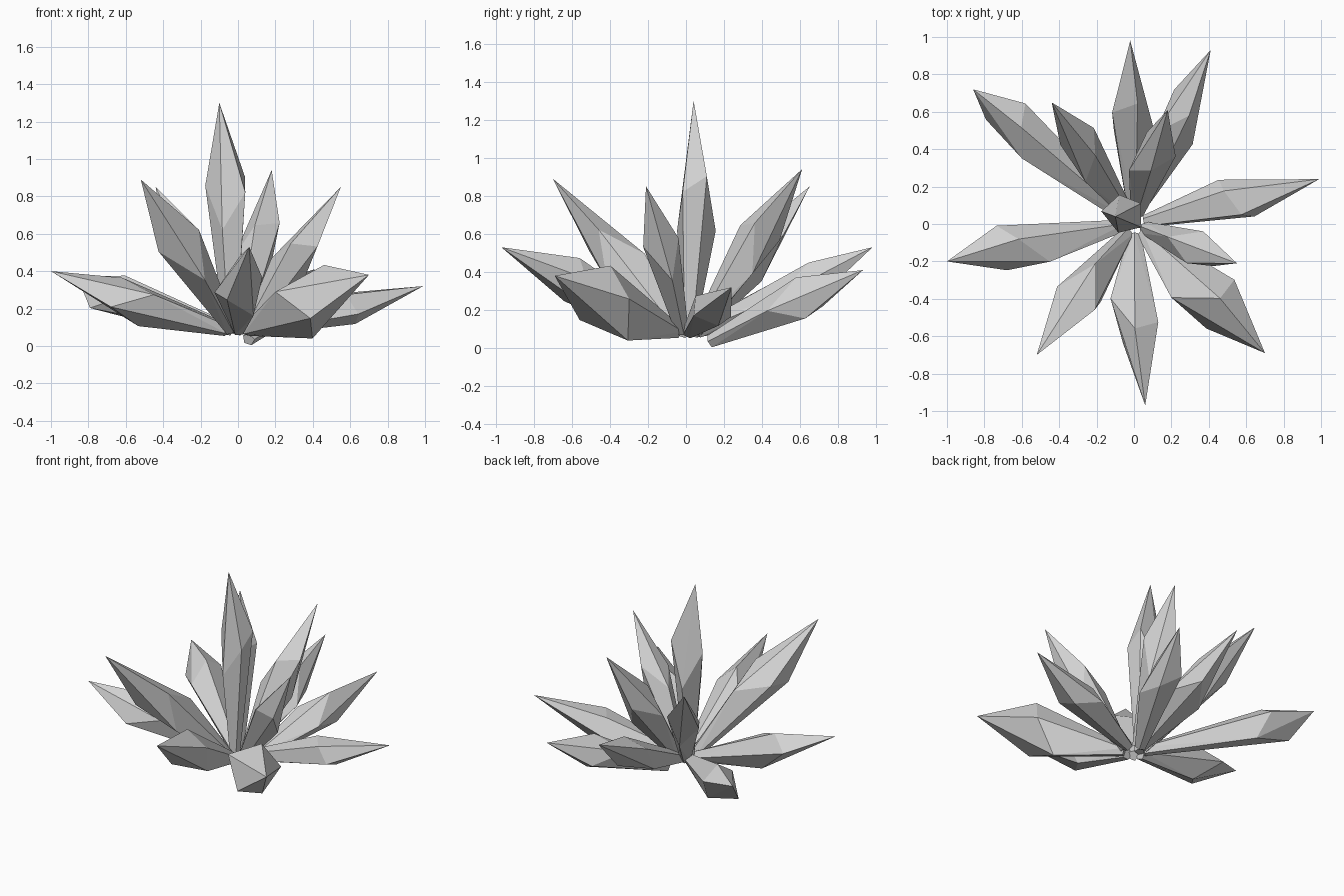
import bpy
import bmesh
from math import cos, sin, radians
from mathutils import Vector

cube = bpy.data.objects.get("Cube")
if cube:
    bpy.data.objects.remove(cube, do_unlink=True)

# single grey material
grey = bpy.data.materials.new("crystal_grey")
grey.use_nodes = True
shade = (0.65, 0.65, 0.65, 1)
grey.diffuse_color = shade
grey.node_tree.nodes["Principled BSDF"].inputs["Base Color"].default_value = shade

UP = Vector((0, 0, 1))
SIDES = 5
# uneven shoulder: how far each corner is shifted along the shard
STAGGER = (0.11, -0.12, 0.08, -0.12, 0.04)


def shard(name, tip, shoulder, width, height, roll, root_distance=0.06,
          root_height=0.085, bend=(0, 0, 0), stagger=STAGGER):
    """Pointed crystal: a small root ring, a wide staggered shoulder ring and a tip."""
    tip = Vector(tip)
    outward = Vector((tip.x, tip.y, 0)).normalized()
    root = outward * root_distance + UP * root_height
    axis = tip - root
    side = UP.cross(outward)
    rise = axis.normalized().cross(side)

    bm = bmesh.new()
    root_ring, shoulder_ring = [], []
    for i, shift in enumerate(stagger):
        angle = radians(roll + i * 360 / SIDES)
        across, along = side * cos(angle), rise * sin(angle)
        root_ring.append(bm.verts.new(root + (across + along) * 0.035))
        centre = root + axis * (shoulder + shift) + Vector(bend)
        shoulder_ring.append(bm.verts.new(centre + across * width + along * height))
    point = bm.verts.new(tip)

    bm.faces.new(root_ring)
    for i in range(SIDES):
        j = (i + 1) % SIDES
        a, b, c, d = root_ring[i], root_ring[j], shoulder_ring[j], shoulder_ring[i]
        # crease each side along the diagonal that ends at the farther corner
        if stagger[i] > stagger[j]:
            bm.faces.new((a, b, c))
            bm.faces.new((a, c, d))
        else:
            bm.faces.new((a, b, d))
            bm.faces.new((b, c, d))
        bm.faces.new((d, c, point))
    bmesh.ops.recalc_face_normals(bm, faces=bm.faces)

    mesh = bpy.data.meshes.new(name)
    bm.to_mesh(mesh)
    bm.free()
    mesh.materials.append(grey)
    obj = bpy.data.objects.new(name, mesh)
    bpy.context.collection.objects.link(obj)
    return obj


# upright middle shard
shard("centre_shard", (-0.1, 0.04, 1.3), 0.56, 0.105, 0.12, 144, 0.04, bend=(0.02, 0.025, 0))

# steep inner shards
shard("inner_front_right_shard", (-0.52, -0.7, 0.89), 0.52, 0.13, 0.13, 252)
shard("inner_left_shard", (0.55, -0.21, 0.85), 0.54, 0.1, 0.11, 234)
shard("inner_back_left_shard", (0.18, 0.61, 0.94), 0.54, 0.115, 0.115, 165)
shard("inner_back_right_shard", (-0.44, 0.65, 0.85), 0.56, 0.11, 0.11, 180)

# low outer shards
shard("outer_front_shard", (0.06, -0.97, 0.53), 0.5, 0.13, 0.13, 92, bend=(-0.025, 0, 0))
shard("outer_front_left_shard", (0.7, -0.69, 0.38), 0.54, 0.165, 0.18, 76, bend=(0, 0, -0.01))
shard("outer_left_shard", (0.99, 0.24, 0.32), 0.51, 0.125, 0.1, 350, bend=(0, 0, -0.01),
      stagger=(-0.06, -0.02, 0.04, 0.08, 0.08))
shard("outer_back_left_shard", (0.41, 0.93, 0.41), 0.55, 0.115, 0.115, 324, 0.14, 0.035)
shard("outer_back_shard", (-0.02, 0.98, 0.53), 0.57, 0.125, 0.1, 105, bend=(0, 0, -0.025))
shard("outer_back_right_shard", (-0.86, 0.72, 0.37), 0.69, 0.125, 0.12, 310, bend=(0, 0, -0.03),
      stagger=(0.14, -0.09, 0.03, 0.07, -0.05))
shard("outer_right_shard", (-1, -0.2, 0.4), 0.58, 0.135, 0.115, 180, bend=(0, 0, -0.02))
